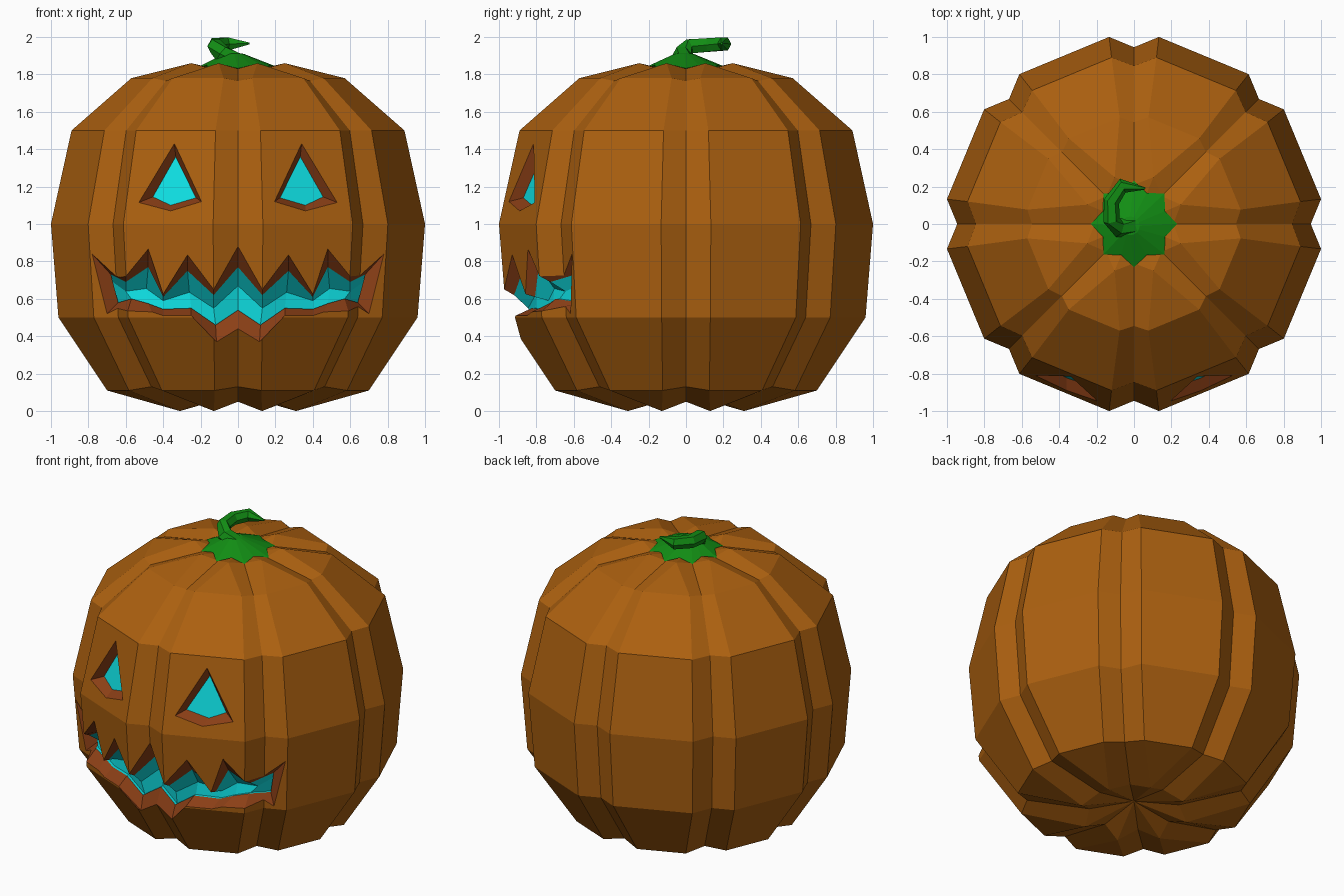
import bpy, bmesh, math
from mathutils import Vector, Matrix
from mathutils.bvhtree import BVHTree

if "Cube" in bpy.data.objects:
    bpy.data.objects.remove(bpy.data.objects["Cube"])


def material(name, rgb):
    m = bpy.data.materials.new(name)
    m.diffuse_color = (*rgb, 1)
    m.use_nodes = True
    m.node_tree.nodes["Principled BSDF"].inputs["Base Color"].default_value = m.diffuse_color
    return m


skin = material("orange skin", (0.41, 0.117, 0.005))
flesh = material("brown cut edge", (0.26, 0.05, 0.008))
glow = material("cyan glow", (0.005, 0.83, 0.86))
green = material("green stem", (0.006, 0.27, 0.007))


def make_object(name, bm, mats):
    bmesh.ops.recalc_face_normals(bm, faces=bm.faces[:])
    me = bpy.data.meshes.new(name)
    bm.to_mesh(me)
    bm.free()
    for m in mats:
        me.materials.append(m)
    ob = bpy.data.objects.new(name, me)
    bpy.context.collection.objects.link(ob)
    return ob


def bridge(bm, a, b, mat=0):
    n = len(a)
    for i in range(n):
        j = (i + 1) % n
        bm.faces.new((a[i], a[j], b[j], b[i])).material_index = mat


def fan(bm, ring, co):
    c = bm.verts.new(co)
    for i in range(len(ring)):
        bm.faces.new((ring[i], ring[(i + 1) % len(ring)], c))


# Body: eight lobes; each ring is (z, lobe distance, crease half width, crease distance, crease z)
TAN = math.tan(math.pi / 8)
RINGS = [(0, .31, .31 * TAN, .275, .05), (.11, .70, .125, .655, .13),
         (.5, .96, .13, .905, .5), (1, 1.0, .133, .945, 1),
         (1.5, .89, .12, .845, 1.5), (1.78, .57, .077, .545, 1.765),
         (1.86, .25, .25 * TAN, .21, 1.83)]
bm = bmesh.new()
rings = []
for z, d, w, nd, nz in RINGS:
    ring = []
    for k in range(8):
        rot = Matrix.Rotation(k * math.pi / 4, 3, 'Z')
        for p in ((d, -w, z), (nd, 0, nz), (d, w, z)):
            ring.append(bm.verts.new(rot @ Vector(p)))
    rings.append(ring)
for a, b in zip(rings, rings[1:]):
    bridge(bm, a, b)
fan(bm, rings[0], (0, 0, .09))
fan(bm, rings[-1], (0, 0, 1.80))
bmesh.ops.remove_doubles(bm, verts=bm.verts[:], dist=.002)
surface = BVHTree.FromBMesh(bm)
body = make_object("pumpkin_body", bm, [skin, flesh, glow])


# Face cutter: lofts outlines that follow the front surface at given depths
def on_surface(x, z, depth):
    hit = surface.ray_cast(Vector((x, -3, z)), Vector((0, 1, 0)))[0]
    return Vector((x, hit.y + depth, z))


def strip_cap(bm, loop, mat):
    n = len(loop)
    for i in range(n // 2 - 1):
        f = bm.faces.new((loop[i], loop[i + 1], loop[n - 2 - i], loop[n - 1 - i]))
        f.material_index = mat


def carve(bm, loops, mats):
    """loops: lists of (x, z, depth), outermost first; mats: one per wall, then the back."""
    front = [bm.verts.new((x, -1.3, z)) for x, z, _ in loops[0]]
    strip_cap(bm, front, 1)
    prev = front
    for pts, mat in zip(loops, [1] + mats):
        cur = [bm.verts.new(on_surface(*p)) for p in pts]
        bridge(bm, prev, cur, mat)
        prev = cur
    strip_cap(bm, prev, mats[-1])


def mouth_loop(upper, lower, du, dl):
    """Mirror half outlines (centre to corner) into one loop."""
    def full(h, d):
        return [(-x, z, d) for x, z in h[:0:-1]] + [(x, z, d) for x, z in h]
    return full(upper, du) + full(lower, dl)[::-1]


cut = bmesh.new()
eye_outer = [(.195, 1.12), (.34, 1.43), (.53, 1.115), (.36, 1.07)]
eye_inner = [(.225, 1.14), (.333, 1.36), (.455, 1.145), (.36, 1.10)]
for s in (-1, 1):
    carve(cut, [[(s * x, z, 0) for x, z in eye_outer],
                [(s * x, z, .06) for x, z in eye_inner]], [1, 2])

outer_up = [(0, .88), (.13, .65), (.27, .835), (.40, .625), (.48, .866), (.60, .72), (.78, .84)]
outer_low = [(0, .44), (.115, .37), (.25, .51), (.40, .51), (.46, .53), (.59, .535), (.70, .52)]
mid_up = [(0, .77), (.13, .62), (.27, .75), (.40, .61), (.48, .77), (.60, .69), (.68, .73)]
mid_low = [(0, .54), (.12, .46), (.25, .55), (.40, .545), (.48, .575), (.57, .60), (.64, .58)]
back_up = [(0, .67), (.13, .55), (.26, .635), (.40, .59), (.49, .655), (.60, .64), (.67, .69)]
carve(cut, [mouth_loop(outer_up, outer_low, 0, 0),
            mouth_loop(mid_up, mid_low, .05, .09),
            mouth_loop(back_up, mid_low, .12, .11)], [1, 2, 2])
cutter = make_object("face_cutter", cut, [skin, flesh, glow])
cutter.hide_render = True

mod = body.modifiers.new("carve", 'BOOLEAN')
mod.operation = 'DIFFERENCE'
mod.solver = 'EXACT'
mod.object = cutter
bpy.context.view_layer.objects.active = body
bpy.ops.object.modifier_apply(modifier=mod.name)
bpy.data.objects.remove(cutter)

# Stem base: eight-pointed star whose tips run down the creases
bm = bmesh.new()
star, neck = [], []
for i in range(16):
    a = i * math.pi / 8
    r, z = ((.18, 1.85) if i % 2 else (.23, 1.832))
    star.append(bm.verts.new((r * math.cos(a), r * math.sin(a), z)))
    neck.append(bm.verts.new((.05 * math.cos(a) - .02, .05 * math.sin(a) - .01, 1.91)))
bridge(bm, star, neck)
fan(bm, star, (0, 0, 1.80))
fan(bm, neck, (-.02, -.01, 1.915))
make_object("stem_base", bm, [green])

# Stem: six-sided curling tube, path of (x, y, z, radius)
PATH = [(0, -.01, 1.86, .06), (-.085, -.02, 1.91, .05), (-.12, .02, 1.95, .045),
        (-.12, .12, 1.957, .042), (-.06, .205, 1.963, .04), (.06, .19, 1.965, .006)]
bm = bmesh.new()
loops = []
for i, (x, y, z, r) in enumerate(PATH):
    a, b = PATH[max(i - 1, 0)], PATH[min(i + 1, len(PATH) - 1)]
    t = (Vector(b[:3]) - Vector(a[:3])).normalized()
    side = t.cross(Vector((0, 0, 1))).normalized()
    up = side.cross(t)
    loops.append([bm.verts.new(Vector((x, y, z)) + r * (math.cos(k * math.pi / 3) * side
                  + math.sin(k * math.pi / 3) * up)) for k in range(6)])
for a, b in zip(loops, loops[1:]):
    bridge(bm, a, b)
bm.faces.new(loops[0])
bm.faces.new(loops[-1])
make_object("stem", bm, [green])
